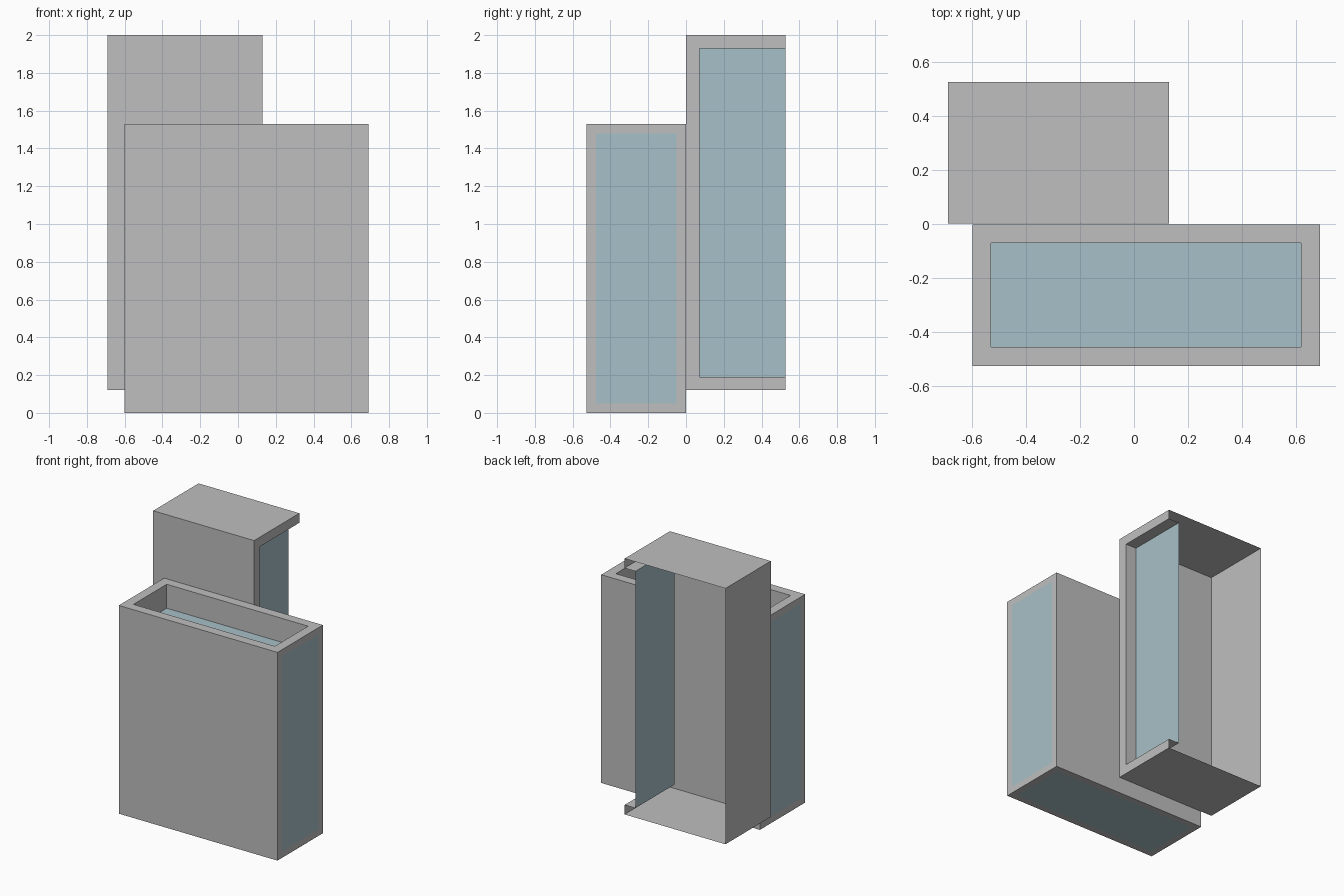
import bpy, bmesh
from mathutils import Vector

if "Cube" in bpy.data.objects:
    bpy.data.objects.remove(bpy.data.objects["Cube"])


def material(name, rgb):
    m = bpy.data.materials.new(name)
    m.diffuse_color = (*rgb, 1.0)
    m.use_nodes = True
    m.node_tree.nodes["Principled BSDF"].inputs["Base Color"].default_value = m.diffuse_color
    return m


GREY = material("grey casing", (0.52, 0.52, 0.52))
GLASS = material("pale blue glass", (0.39, 0.53, 0.58))


def box(lo, hi):
    """Box between two corners, as a bmesh."""
    bm = bmesh.new()
    bmesh.ops.create_cube(bm, size=1)
    lo, hi = Vector(lo), Vector(hi)
    for v in bm.verts:
        v.co = [(a + b) / 2 + c * (b - a) for a, b, c in zip(lo, hi, v.co)]
    bm.normal_update()
    return bm


def side(bm, direction):
    """Face of the box that looks along the direction."""
    return max(bm.faces, key=lambda f: f.normal.dot(Vector(direction)))


def glaze(bm, face, frame, depth=0.0):
    """Inset a glass pane in a face, optionally sunk inwards."""
    inward = -face.normal.copy() * depth
    bmesh.ops.inset_individual(bm, faces=[face], thickness=frame, use_even_offset=True)
    if depth:
        face = bmesh.ops.extrude_discrete_faces(bm, faces=[face])["faces"][0]
        bmesh.ops.translate(bm, verts=face.verts[:], vec=inward)
    face.material_index = 1
    return face


def finish(bm, name):
    mesh = bpy.data.meshes.new(name)
    bm.normal_update()
    bm.to_mesh(mesh)
    bm.free()
    mesh.materials.append(GREY)
    mesh.materials.append(GLASS)
    bpy.context.collection.objects.link(bpy.data.objects.new(name, mesh))


# Front block: flush panes on both ends and underneath, sunken pane on top
bm = box((-0.60, -0.527, 0), (0.69, -0.001, 1.53))
ends = [side(bm, d) for d in ((1, 0, 0), (-1, 0, 0), (0, 0, -1))]
top = side(bm, (0, 0, 1))
for f in ends:
    glaze(bm, f, 0.05)
glaze(bm, top, 0.07, 0.176)
finish(bm, "front_block")

# Rear block: thin shell open at the back, sunken pane on the right end
BACK = 0.527
bm = box((-0.69, 0.001, 0.12), (0.13, BACK, 2.0))
glaze(bm, side(bm, (1, 0, 0)), 0.07, 0.088)
# Run the pane out to the open edge, then remove everything lying in the back plane
for v in bm.verts:
    if v.co.y > BACK - 0.1:
        v.co.y = BACK
rear = [f for f in bm.faces if all(v.co.y > BACK - 1e-4 for v in f.verts)]
bmesh.ops.delete(bm, geom=rear, context="FACES")
finish(bm, "rear_block")
